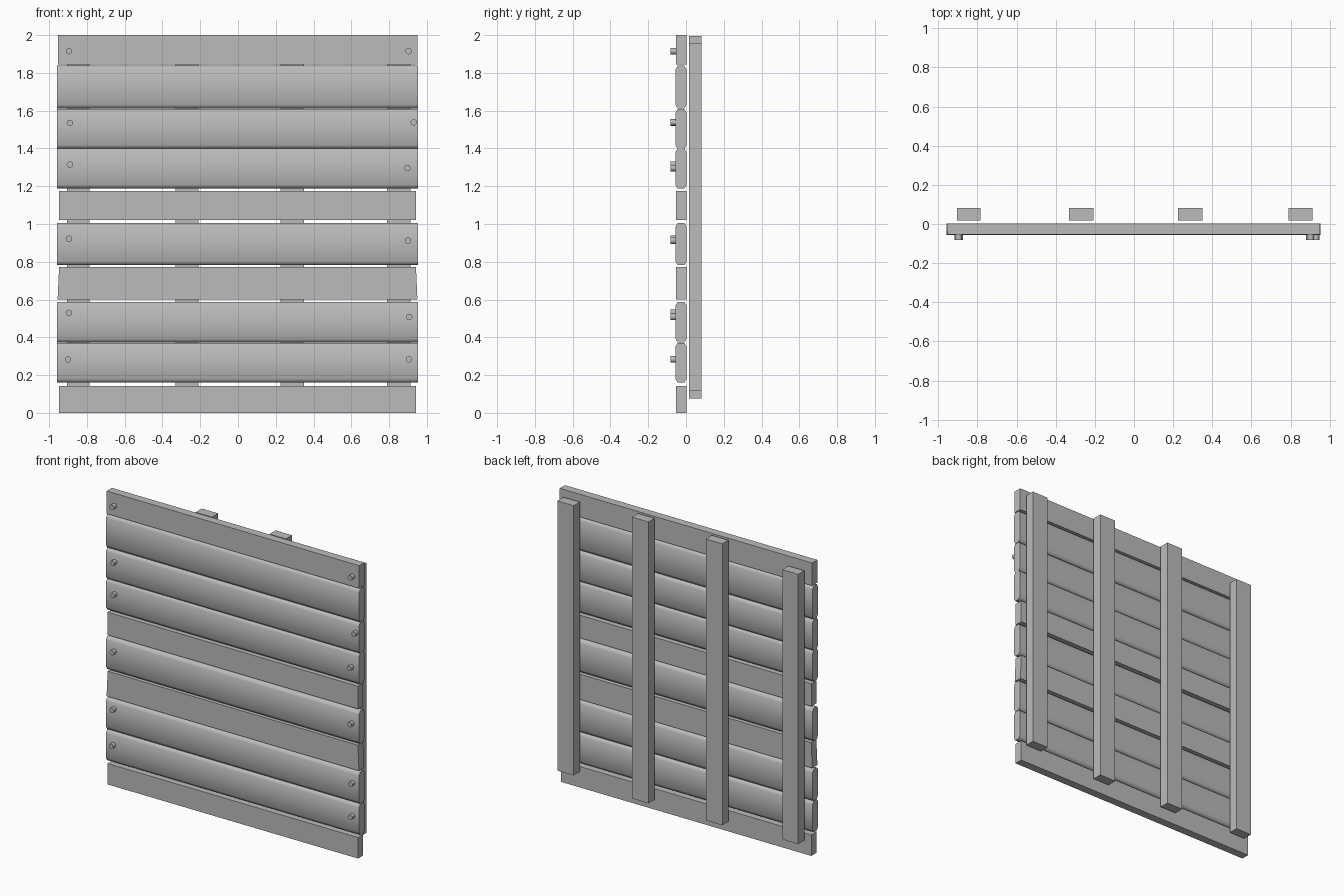
import bpy, bmesh, math
from mathutils import Matrix

if "Cube" in bpy.data.objects:
    bpy.data.objects.remove(bpy.data.objects["Cube"])

wood = bpy.data.materials.new("grey wood")
wood.diffuse_color = (0.5, 0.5, 0.5, 1)
wood.use_nodes = True
wood.node_tree.nodes["Principled BSDF"].inputs["Base Color"].default_value = wood.diffuse_color

Y0, Y1 = -0.053, 0.003      # front and back of the planks


def finish(name, bm, angle):
    bmesh.ops.recalc_face_normals(bm, faces=bm.faces)
    me = bpy.data.meshes.new(name)
    bm.to_mesh(me)
    bm.free()
    me.materials.append(wood)
    ob = bpy.data.objects.new(name, me)
    bpy.context.collection.objects.link(ob)
    bpy.ops.object.select_all(action='DESELECT')
    ob.select_set(True)
    bpy.context.view_layer.objects.active = ob
    bpy.ops.object.shade_smooth_by_angle(angle=math.radians(angle))
    return ob


def extrude_x(name, profile, x0, x1, angle=30, taper=0.0):
    """Sweep a (y, z) profile along x; taper pulls the upper ends inward."""
    bm = bmesh.new()
    zmin = min(z for _, z in profile)
    ends = []
    for x, s in ((x0, 1), (x1, -1)):
        ends.append([bm.verts.new((x + (s * taper if z > zmin + 0.05 else 0), y, z))
                     for y, z in profile])
    a, b = ends
    n = len(profile)
    bm.faces.new(a)
    bm.faces.new(b[::-1])
    for i in range(n):
        j = (i + 1) % n
        bm.faces.new((a[i], b[i], b[j], a[j]))
    return finish(name, bm, angle)


def rect(y0, y1, z0, z1):
    return [(y0, z0), (y1, z0), (y1, z1), (y0, z1)]


def chamfered(y0, y1, z0, z1, dy=0.012, dz=0.02):
    return [(y0 + dy, z0), (y1 - dy, z0), (y1, z0 + dz), (y1, z1 - dz),
            (y1 - dy, z1), (y0 + dy, z1), (y0, z1 - dz), (y0, z0 + dz)]


# Square-edged planks: bottom, top, left end, right end, end taper
for i, (z0, z1, x0, x1, t) in enumerate([
        (0.0, 0.143, -0.948, 0.943, 0), (0.60, 0.773, -0.955, 0.95, 0.008),
        (1.02, 1.175, -0.948, 0.943, 0), (1.845, 2.0, -0.954, 0.951, 0)]):
    extrude_x(f"square_plank_{i + 1}", rect(Y0, Y1, z0, z1), x0, x1, taper=t)

# Planks with worn, chamfered long edges
for i, (z0, z1) in enumerate([(0.16, 0.37), (0.373, 0.588), (0.782, 1.005),
                              (1.188, 1.4), (1.398, 1.608), (1.612, 1.838)]):
    extrude_x(f"worn_plank_{i + 1}", chamfered(Y0 - 0.003, Y1, z0, z1),
              -0.957, 0.953, angle=62)

# Upright battens across the back
for i, (x0, x1, z0, z1) in enumerate([
        (-0.905, -0.785, 0.10, 1.94), (-0.332, -0.208, 0.075, 1.995),
        (0.226, 0.35, 0.075, 1.995), (0.79, 0.912, 0.115, 1.955)]):
    extrude_x(f"back_batten_{i + 1}", rect(0.017, 0.083, z0, z1), x0, x1)

# Pegs near the plank ends
pegs = [(-0.895, 1.915), (-0.89, 1.535), (-0.89, 1.315), (-0.895, 0.922),
        (-0.895, 0.53), (-0.9, 0.283), (0.903, 1.915), (0.93, 1.538),
        (0.896, 1.296), (0.9, 0.912), (0.906, 0.508), (0.905, 0.283)]
for i, (x, z) in enumerate(pegs):
    bm = bmesh.new()
    bmesh.ops.create_cone(bm, cap_ends=True, segments=12, radius1=0.017,
                          radius2=0.017, depth=0.043,
                          matrix=Matrix.Translation((x, -0.0615, z))
                          @ Matrix.Rotation(math.pi / 2, 4, 'X'))
    finish(f"peg_{i + 1}", bm, 40)
